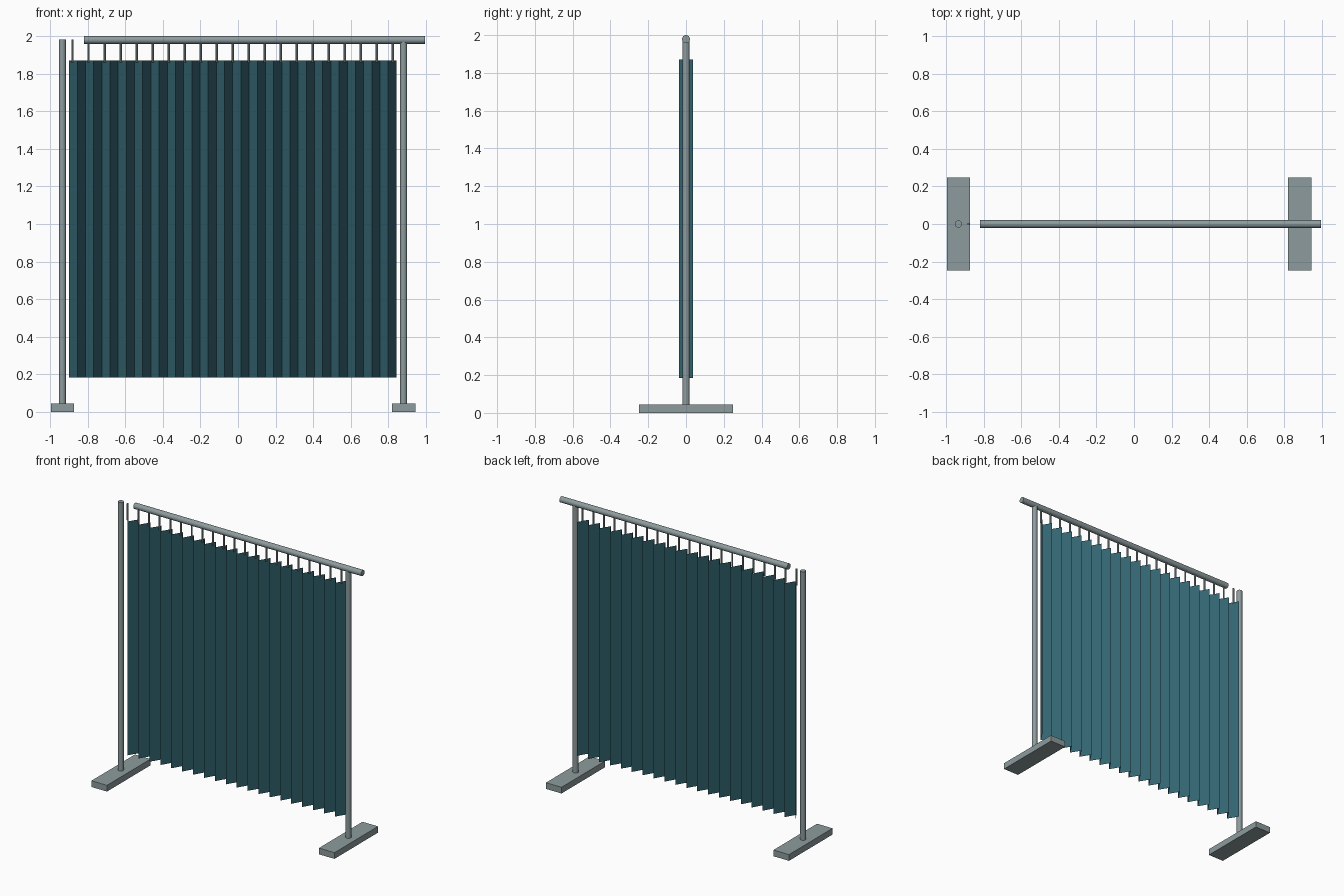
import bpy, bmesh, math

if "Cube" in bpy.data.objects:
    bpy.data.objects.remove(bpy.data.objects["Cube"])


def material(name, rgb):
    m = bpy.data.materials.new(name)
    m.diffuse_color = (*rgb, 1)
    m.use_nodes = True
    m.node_tree.nodes["Principled BSDF"].inputs["Base Color"].default_value = m.diffuse_color
    return m


METAL = material("grey metal", (0.27, 0.33, 0.34))
CLOTH = material("dark teal cloth", (0.034, 0.13, 0.165))


def finish(obj, name, mat):
    obj.name = name
    obj.data.materials.append(mat)
    return obj


def box(name, x0, x1, y0, y1, z0, z1, mat):
    bpy.ops.mesh.primitive_cube_add(
        size=1, location=((x0 + x1) / 2, (y0 + y1) / 2, (z0 + z1) / 2))
    obj = bpy.context.object
    obj.scale = (x1 - x0, y1 - y0, z1 - z0)
    bpy.ops.object.transform_apply(location=False, rotation=False, scale=True)
    return finish(obj, name, mat)


def tube(name, radius, length, centre, mat, sides=24, rotation=(0, 0, 0)):
    bpy.ops.mesh.primitive_cylinder_add(
        vertices=sides, radius=radius, depth=length,
        location=centre, rotation=rotation)
    bpy.ops.object.shade_smooth_by_angle()
    return finish(bpy.context.object, name, mat)


# Floor feet and upright posts
for side, foot_x, post_x in (("left", -0.933, -0.934), ("right", 0.881, 0.88)):
    box(side + "_foot", foot_x - 0.062, foot_x + 0.062, -0.248, 0.248, 0, 0.045, METAL)
    tube(side + "_post", 0.019, 1.935, (post_x, 0, 1.0125), METAL)

# Top rail, shifted to the right of the posts
tube("top_rail", 0.021, 1.815, (0.0875, 0, 1.979), METAL,
     rotation=(0, math.pi / 2, 0))

# Hanger pins between the rail and the curtain
for i in range(21):
    tube(f"hanger_{i + 1}", 0.0065, 0.12, (-0.88 + 0.0852 * i, 0, 1.92), METAL, sides=8)

# Pleated curtain: a single zigzag sheet
FOLDS, LEFT, RIGHT = 40, -0.898, 0.842
bm = bmesh.new()
previous = None
for i in range(FOLDS + 1):
    x = LEFT + (RIGHT - LEFT) * i / FOLDS
    y = 0.037 * (-1) ** i
    pair = [bm.verts.new((x, y, z)) for z in (0.185, 1.87)]
    if previous:
        bm.faces.new((previous[0], pair[0], pair[1], previous[1]))
    previous = pair
mesh = bpy.data.meshes.new("curtain")
bm.to_mesh(mesh)
bm.free()
curtain = bpy.data.objects.new("curtain", mesh)
bpy.context.collection.objects.link(curtain)
finish(curtain, "curtain", CLOTH)
